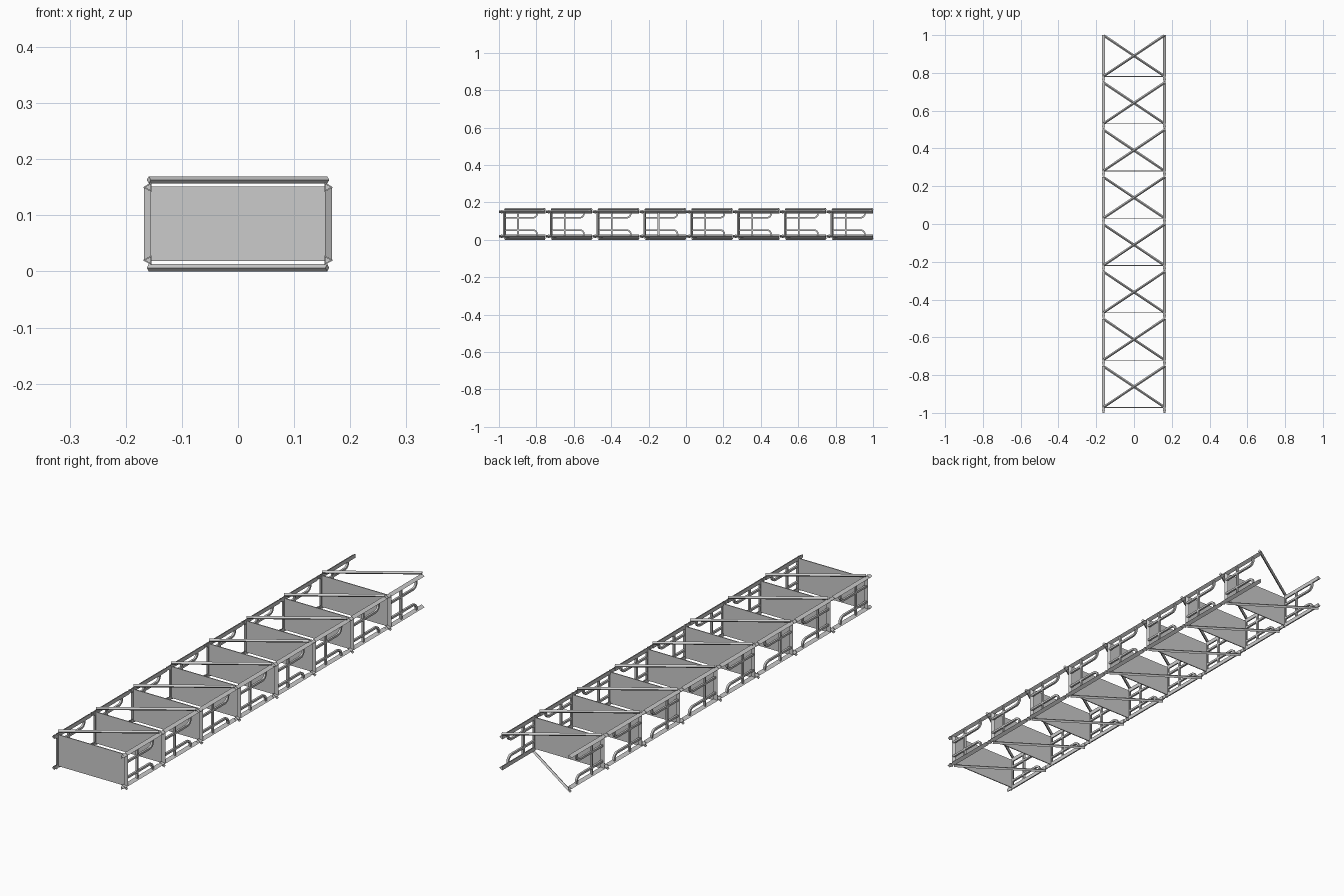
import bpy, bmesh, math
from mathutils import Vector

if "Cube" in bpy.data.objects:
    bpy.data.objects.remove(bpy.data.objects["Cube"])

PERIOD, COUNT, Y0 = 0.2503, 8, -0.971   # bay spacing, bay count, first header position
X, ZL, ZH = 0.159, 0.02, 0.15           # frame plane and leg heights
OUT, UP = Vector((1, 0, 0)), Vector((0, 0, 1))


def sweep(bm, path, r, sides, ref, turn=0.0):
    """Sweep a regular polygon along a path; ref is perpendicular to the path."""
    pts = [Vector(p) for p in path]
    rings = []
    for i, p in enumerate(pts):
        t = (pts[min(i + 1, len(pts) - 1)] - pts[max(i - 1, 0)]).normalized()
        side = t.cross(ref).normalized()
        ring = []
        for k in range(sides):
            a = 2 * math.pi * k / sides + turn
            ring.append(bm.verts.new(p + r * (math.cos(a) * ref + math.sin(a) * side)))
        rings.append(ring)
    for a, b in zip(rings, rings[1:]):
        for k in range(sides):
            j = (k + 1) % sides
            bm.faces.new((a[k], a[j], b[j], b[k]))
    bm.faces.new(rings[0][::-1])
    bm.faces.new(rings[-1])


def finish(bm, name, mirror=False):
    """Make an object, mirror it across x if asked, and repeat it along y."""
    bmesh.ops.recalc_face_normals(bm, faces=bm.faces)
    me = bpy.data.meshes.new(name)
    bm.to_mesh(me)
    bm.free()
    ob = bpy.data.objects.new(name, me)
    bpy.context.collection.objects.link(ob)
    if mirror:
        m = ob.modifiers.new("mirror", 'MIRROR')
        m.use_mirror_merge = False
    a = ob.modifiers.new("bays", 'ARRAY')
    a.count = COUNT
    a.use_relative_offset = False
    a.use_constant_offset = True
    a.constant_offset_displace = (0, PERIOD, 0)
    return ob


# Long frame legs, triangular tubes with the edge facing outward
bm = bmesh.new()
for z in (ZL, ZH):
    sweep(bm, [(X, Y0, z), (X, Y0 + 0.219, z)], 0.0095, 3, OUT)
finish(bm, "frame_leg", True)

# Narrow coupling pins joining one bay to the next
bm = bmesh.new()
for z in (ZL, ZH):
    sweep(bm, [(X, Y0 - 0.029, z), (X, Y0, z)], 0.0075, 3, OUT)
    sweep(bm, [(X, Y0 - 0.018, z), (X, Y0 - 0.010, z)], 0.0105, 3, OUT)
finish(bm, "coupling_pin", True)

# Header post at the front of each frame
bm = bmesh.new()
sweep(bm, [(X, Y0, ZL), (X, Y0, ZH)], 0.0085, 3, OUT)
finish(bm, "frame_header", True)

# Inner bent tubes that curve out into the legs, plus the cross rung
bm = bmesh.new()
R, reach = 0.022, 0.175
for leg, s in ((ZL, 1), (ZH, -1)):
    z = leg + s * 0.032
    path = [(X, Y0, z)]
    for k in range(5):
        a = math.pi / 2 * k / 4
        path.append((X, Y0 + reach - R + R * math.sin(a), z - s * R * (1 - math.cos(a))))
    path.append((X, Y0 + reach, leg))
    sweep(bm, path, 0.006, 4, OUT, math.pi / 4)
finish(bm, "inner_bent_tube", True)

bm = bmesh.new()
sweep(bm, [(X, Y0 + 0.073, ZL), (X, Y0 + 0.073, ZH)], 0.006, 4, OUT, math.pi / 4)
finish(bm, "frame_rung", True)

# Diagonal braces: one on top, the opposite one underneath
bm = bmesh.new()
sweep(bm, [(-X, Y0 + 0.003, 0.163), (X, Y0 + 0.216, 0.163)], 0.0065, 4, UP)
finish(bm, "top_brace")
bm = bmesh.new()
sweep(bm, [(X, Y0 + 0.003, 0.0065), (-X, Y0 + 0.216, 0.0065)], 0.0065, 4, UP)
finish(bm, "bottom_brace")

# Thin sheet closing the front of each bay
bm = bmesh.new()
bmesh.ops.create_cube(bm, size=1)
for v in bm.verts:
    v.co = Vector((v.co.x * 0.312, Y0 + v.co.y * 0.004, 0.085 + v.co.z * 0.132))
finish(bm, "bay_panel")
